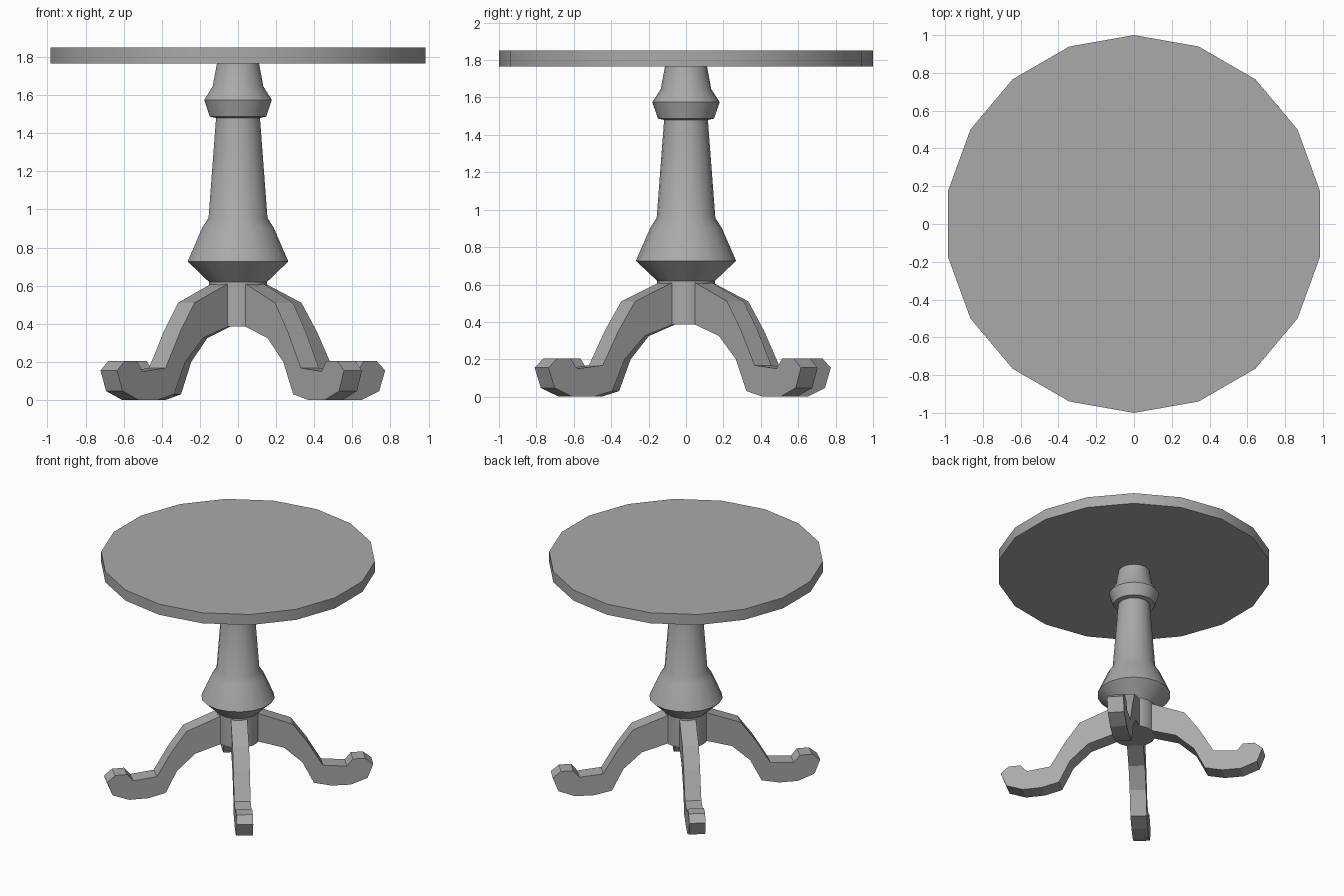
import bpy, bmesh, math

cube = bpy.data.objects.get("Cube")
if cube:
    bpy.data.objects.remove(cube, do_unlink=True)

SIDES = 18

# Single flat grey
grey = bpy.data.materials.new("plain_grey")
grey.use_nodes = True
colour = (0.4, 0.4, 0.4, 1)
grey.diffuse_color = colour
grey.node_tree.nodes["Principled BSDF"].inputs["Base Color"].default_value = colour


def finish(name, bm, smooth=False):
    """Turn a bmesh into a named object with the grey material."""
    bmesh.ops.recalc_face_normals(bm, faces=bm.faces)
    mesh = bpy.data.meshes.new(name)
    bm.to_mesh(mesh)
    bm.free()
    mesh.materials.append(grey)
    obj = bpy.data.objects.new(name, mesh)
    bpy.context.collection.objects.link(obj)
    if smooth:
        bpy.ops.object.select_all(action='DESELECT')
        obj.select_set(True)
        bpy.context.view_layer.objects.active = obj
        bpy.ops.object.shade_smooth_by_angle(angle=math.radians(30))
    return obj


def turned(name, profile):
    """Lathe a (radius, height) profile and cap both ends."""
    bm = bmesh.new()
    rings = []
    for r, z in profile:
        angles = [math.pi / 2 + math.tau * i / SIDES for i in range(SIDES)]
        rings.append([bm.verts.new((r * math.cos(a), r * math.sin(a), z)) for a in angles])
    for low, high in zip(rings, rings[1:]):
        for i in range(SIDES):
            j = (i + 1) % SIDES
            bm.faces.new((low[i], low[j], high[j], high[i]))
    bm.faces.new(rings[0])
    bm.faces.new(rings[-1])
    return finish(name, bm, smooth=True)


def leg(name, outline, angle, reach, width=0.12):
    """Extrude the side outline of a leg and swing it around the column."""
    bm = bmesh.new()
    a = math.radians(angle)
    side = bm.faces.new([bm.verts.new((r * reach, -width / 2, z)) for r, z in outline])
    grown = bmesh.ops.extrude_face_region(bm, geom=[side])
    for v in grown["geom"]:
        if isinstance(v, bmesh.types.BMVert):
            v.co.y += width
    for v in bm.verts:
        x, y = v.co.x, v.co.y
        v.co.x = x * math.cos(a) - y * math.sin(a)
        v.co.y = x * math.sin(a) + y * math.cos(a)
    return finish(name, bm)


# Round top
turned("table_top", [(1, 1.765), (1, 1.85)])

# Turned column with its lower hub
turned("column", [
    (0.155, 0.385), (0.155, 0.62), (0.268, 0.727), (0.19, 0.905), (0.157, 0.955),
    (0.117, 1.48), (0.15, 1.487), (0.18, 1.575), (0.135, 1.645), (0.112, 1.768)])

# Four curved legs with upturned toes
leg_outline = [
    (0.08, 0.62), (0.14, 0.61), (0.394, 0.51), (0.505, 0.356), (0.615, 0.168), (0.79, 0.15),
    (0.835, 0.205), (0.925, 0.205), (0.985, 0.155), (0.943, 0.047), (0.82, 0.0),
    (0.68, 0.0), (0.55, 0.03), (0.465, 0.2), (0.33, 0.325), (0.14, 0.385), (0.08, 0.385)]
for name, angle, reach in (("front_left_leg", -52, 0.995), ("back_left_leg", 42, 1.0),
                           ("front_right_leg", 226.5, 1.0), ("back_right_leg", 130, 0.975)):
    leg(name, leg_outline, angle, reach)
